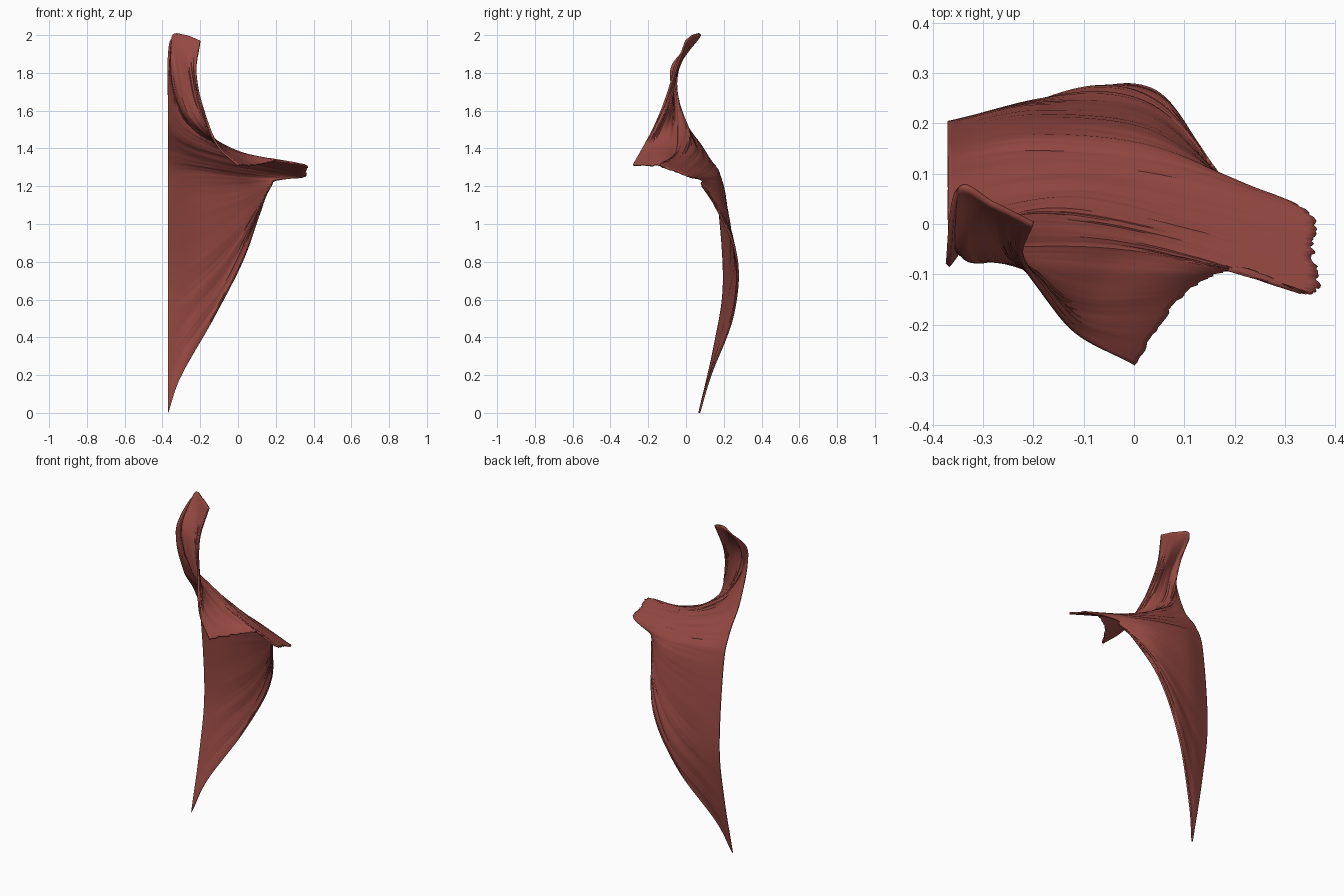
import bpy
import bmesh
import math
import random
from mathutils import Vector

random.seed(4)

default_cube = bpy.data.objects.get("Cube")
if default_cube:
    bpy.data.objects.remove(default_cube)

# Guide fibres, each running from the inner edge to the shoulder
upper_fibres = [
    [(-.2, 0, 1.97), (-.22, -.06, 1.8), (-.18, -.13, 1.6), (-.11, -.22, 1.42), (0, -.28, 1.31)],
    [(-.28, .04, 2), (-.26, -.05, 1.8), (-.21, -.09, 1.6), (-.1, -.15, 1.42), (.1, -.14, 1.31)],
    [(-.35, .07, 1.99), (-.34, -.06, 1.82), (-.27, -.06, 1.58), (-.05, -.06, 1.4), (.21, -.09, 1.33)],
    [(-.37, -.08, 1.82), (-.33, -.04, 1.65), (-.22, 0, 1.5), (.03, -.03, 1.37), (.36, -.14, 1.31)],
]
middle_fibres = [
    [(-.37, -.01, 1.55), (-.27, .03, 1.46), (-.1, .05, 1.39), (.12, 0, 1.33), (.36, -.06, 1.28)],
    [(-.37, .1, 1.38), (-.2, .12, 1.34), (.05, .1, 1.29), (.35, .02, 1.25)],
    [(-.37, .16, 1.2), (-.2, .19, 1.22), (.02, .17, 1.22), (.2, .08, 1.23)],
]
lower_fibres = [
    [(-.37, .2, .7), (-.18, .24, .83), (.03, .22, 1.02), (.18, .08, 1.21)],
    [(-.37, .15, .35), (-.25, .21, .5), (-.08, .27, .7), (.05, .235, .95), (.165, .1, 1.19)],
    [(-.37, .07, 0), (-.3, .13, .2), (-.12, .25, .52), (.04, .265, .84), (.15, .12, 1.17)],
]
guides = [[Vector(p) for p in fibre]
          for fibre in upper_fibres + middle_fibres + lower_fibres]


def spline_point(points, t):
    """Point on a smooth curve through all the points, t from start to end."""
    last = len(points) - 1
    position = min(max(t, 0), 1) * last
    i = min(int(position), last - 1)
    f = position - i
    b, c = points[i], points[i + 1]
    a = points[i - 1] if i > 0 else b * 2 - c
    d = points[i + 2] if i + 2 <= last else c * 2 - b
    return (b * 2 + (c - a) * f + (a * 2 - b * 5 + c * 4 - d) * f ** 2
            + (b * 3 - a - c * 3 + d) * f ** 3) / 2


def muscle_material():
    colour = (.3, .065, .054, 1)
    material = bpy.data.materials.new("muscle red")
    material.use_nodes = True
    material.diffuse_color = colour
    shader = material.node_tree.nodes["Principled BSDF"]
    shader.inputs["Base Color"].default_value = colour
    shader.inputs["Roughness"].default_value = .7
    return material


# Sheet of many fine fibres blended between the guides
fibre_count, steps = 180, 56
sheet = bmesh.new()
grid = []
for row in range(fibre_count):
    across = row / (fibre_count - 1)
    fray = random.uniform(0, .012)
    line = []
    for column in range(steps):
        along = column / (steps - 1) * (1 - fray)
        section = [spline_point(guide, along) for guide in guides]
        line.append(sheet.verts.new(spline_point(section, across)))
    grid.append(line)

for upper, lower in zip(grid, grid[1:]):
    for i in range(steps - 1):
        sheet.faces.new((upper[i], lower[i], lower[i + 1], upper[i + 1]))
sheet.normal_update()

# Shallow grooves that follow the fibres and fade at both ends
normals = {vertex: vertex.normal.copy() for vertex in sheet.verts}
for row, line in enumerate(grid):
    depth = random.uniform(-.0015, .0015) + .002 * math.sin(row * .55)
    phase = random.uniform(0, math.tau)
    for column, vertex in enumerate(line):
        along = column / (steps - 1)
        strength = math.sin(math.pi * along) * (.7 + .3 * math.sin(along * 9 + phase))
        vertex.co += normals[vertex] * depth * strength

mesh = bpy.data.meshes.new("back_muscle")
sheet.to_mesh(mesh)
sheet.free()
mesh.materials.append(muscle_material())
muscle = bpy.data.objects.new("back_muscle", mesh)
bpy.context.collection.objects.link(muscle)

# Thin, even body
body = muscle.modifiers.new("thickness", "SOLIDIFY")
body.thickness = .01
body.offset = 0

bpy.context.view_layer.objects.active = muscle
muscle.select_set(True)
bpy.ops.object.shade_smooth_by_angle(angle=math.radians(40))
